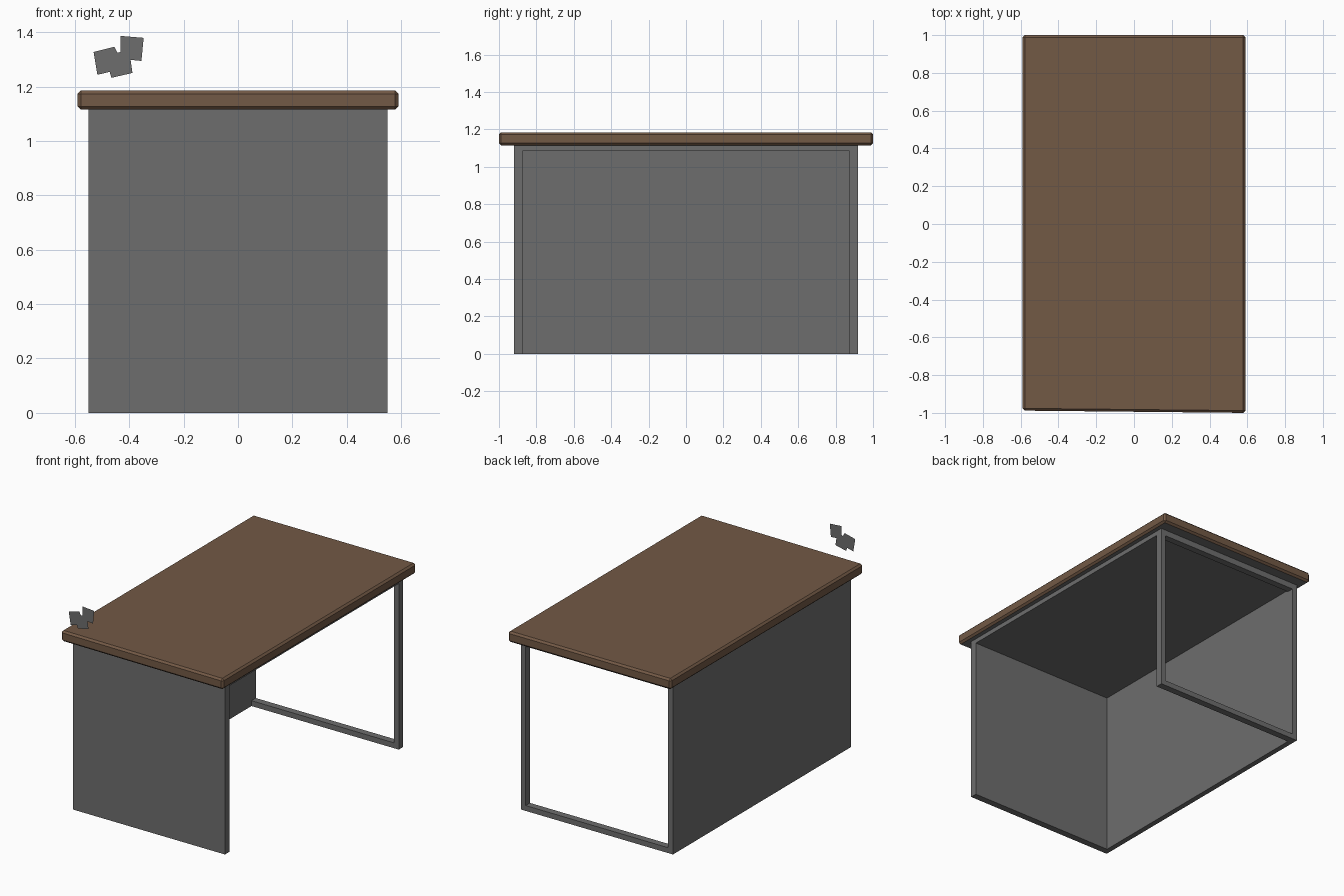
import bpy, bmesh

cube = bpy.data.objects.get("Cube")
if cube:
    bpy.data.objects.remove(cube, do_unlink=True)


def material(name, color):
    mat = bpy.data.materials.new(name)
    mat.use_nodes = True
    mat.diffuse_color = (*color, 1)
    mat.node_tree.nodes["Principled BSDF"].inputs["Base Color"].default_value = (*color, 1)
    return mat


wood = material("brown wood", (0.17, 0.10, 0.06))
metal = material("grey panel", (0.155, 0.155, 0.155))


def add_object(name, bm, *mats):
    mesh = bpy.data.meshes.new(name)
    bm.normal_update()
    bm.to_mesh(mesh)
    bm.free()
    for mat in mats:
        mesh.materials.append(mat)
    obj = bpy.data.objects.new(name, mesh)
    bpy.context.collection.objects.link(obj)
    return obj


def box_mesh(lo, hi):
    bm = bmesh.new()
    bmesh.ops.create_cube(bm, size=1)
    for v in bm.verts:
        v.co = [(a + b) / 2 + c * (b - a) for a, b, c in zip(lo, hi, v.co)]
    return bm


def box(name, lo, hi):
    return add_object(name, box_mesh(lo, hi), metal)


X, Y, H = 0.55, 0.92, 1.115     # outer size of the base
TX, TY = 0.035, 0.045           # panel thickness
CEIL = 1.085

# Solid panels and the plate under the table top
box("front_panel", (-X, -Y, 0), (X, -Y + TY, H))
box("side_panel", (-X, -Y + TY, 0), (-X + TX, Y - TY, H))
box("top_support", (-X + TX, -Y + TY, CEIL), (X, Y - TY, H))

# Open frame at the back
for name, s in (("back_left_post", 1), ("back_right_post", -1)):
    a, b = sorted((s * X, s * (X - TX)))
    box(name, (a, Y - TY, 0), (b, Y, H))
box("back_bottom_bar", (-X + TX, Y - TY, 0), (X - TX, Y, TX))
box("back_top_bar", (-X + TX, Y - TY, CEIL - 0.01), (X - TX, Y, H))

# Table top with chamfered edges, slightly skewed front edge, grey underside
bm = box_mesh((-0.59, -1, H), (0.59, 1, 1.185))
for v in bm.verts:
    if v.co.x < 0 and v.co.y < 0:
        v.co.y += 0.012
bmesh.ops.bevel(bm, geom=bm.edges[:], offset=0.012, segments=1, affect='EDGES')
bm.normal_update()
for f in bm.faces:
    f.material_index = int(f.normal.z < -0.9)
add_object("table_top", bm, wood, metal)

# Flat ornament standing above the front corner
outline = [(-.531, 1.327), (-.454, 1.346), (-.443, 1.324), (-.432, 1.327),
           (-.432, 1.386), (-.347, 1.379), (-.355, 1.294), (-.395, 1.298),
           (-.388, 1.25), (-.465, 1.232), (-.472, 1.254), (-.517, 1.243)]
bm = bmesh.new()
bm.faces.new([bm.verts.new((x, -0.99, z)) for x, z in reversed(outline)])
bmesh.ops.recalc_face_normals(bm, faces=bm.faces[:])
bm.normal_update()
if bm.faces[:][0].normal.y > 0:
    bmesh.ops.reverse_faces(bm, faces=bm.faces[:])
add_object("corner_ornament", bm, metal)
